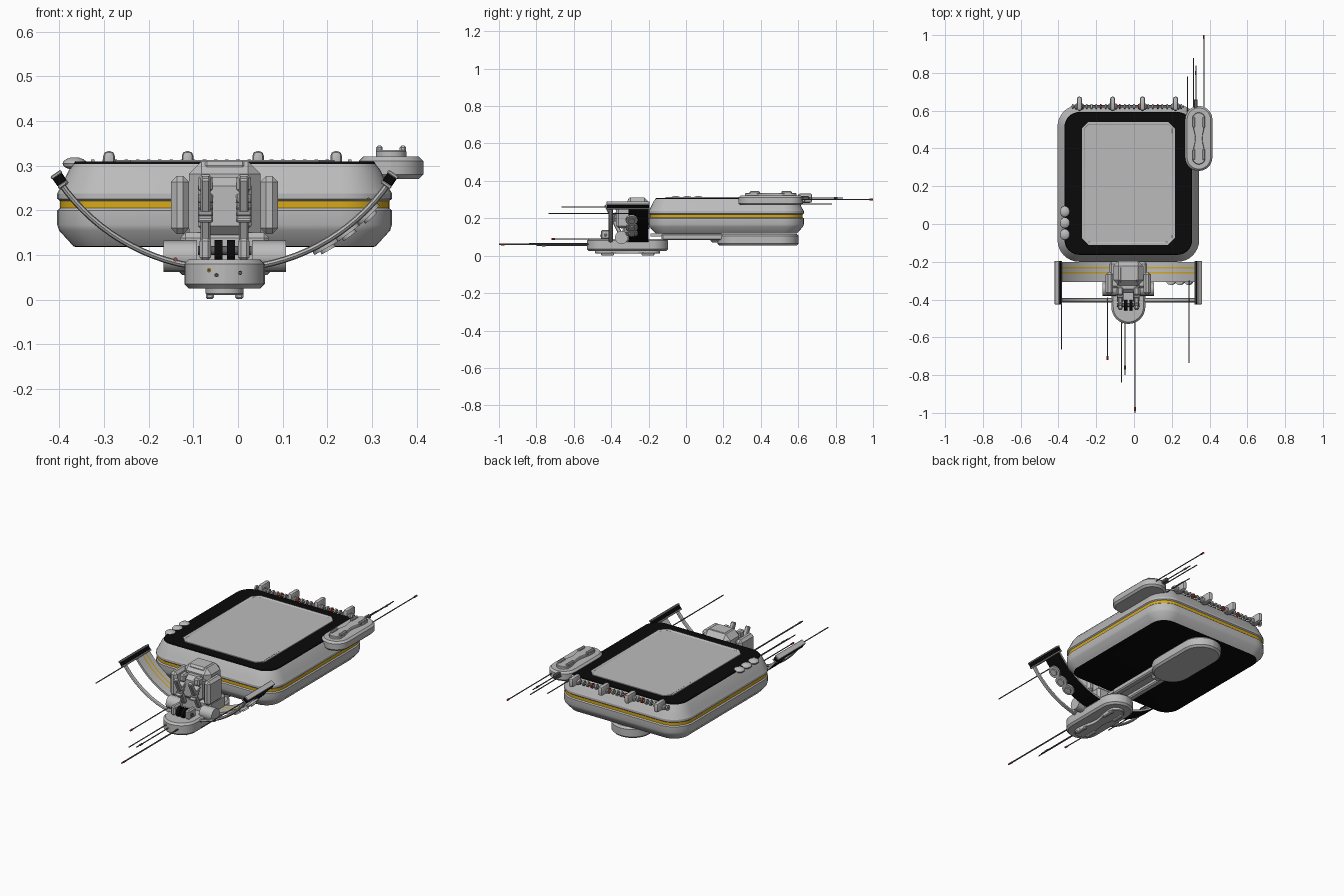
import bpy, bmesh, math
from mathutils import Vector, Matrix

if "Cube" in bpy.data.objects:
    bpy.data.objects.remove(bpy.data.objects["Cube"])


def material(name, r, g, b):
    m = bpy.data.materials.new(name)
    m.diffuse_color = (r, g, b, 1)
    m.use_nodes = True
    m.node_tree.nodes["Principled BSDF"].inputs["Base Color"].default_value = m.diffuse_color
    return m


GREY = material("light_grey", 0.5, 0.5, 0.5)
DARK = material("dark_grey", 0.12, 0.12, 0.12)
BLACK = material("black", 0.003, 0.003, 0.003)
GOLD = material("gold", 0.68, 0.4, 0.01)
RED = material("red", 0.45, 0.06, 0.03)
CX = -0.03  # centre line of the hull and front assembly


def finish(name, bm, mats, angle=28):
    bmesh.ops.recalc_face_normals(bm, faces=bm.faces[:])
    me = bpy.data.meshes.new(name)
    bm.to_mesh(me)
    bm.free()
    for m in mats:
        me.materials.append(m)
    me.polygons.foreach_set("use_smooth", [True] * len(me.polygons))
    me.set_sharp_from_angle(angle=math.radians(angle))
    ob = bpy.data.objects.new(name, me)
    bpy.context.collection.objects.link(ob)
    return ob


def box(name, loc, size, mat, bevel=0.0, rot=(0, 0, 0), seg=1):
    bm = bmesh.new()
    bmesh.ops.create_cube(bm, size=1, matrix=Matrix.Diagonal((*size, 1)))
    if bevel:
        bmesh.ops.bevel(bm, geom=bm.edges[:], offset=bevel, segments=seg, affect='EDGES', profile=0.5)
    ob = finish(name, bm, [mat])
    ob.location, ob.rotation_euler = loc, rot
    return ob


def rod(name, p, q, r, mat, sides=8):
    p, q = Vector(p), Vector(q)
    bm = bmesh.new()
    m = Matrix.Translation((p + q) / 2) @ (q - p).to_track_quat('Z', 'Y').to_matrix().to_4x4()
    bmesh.ops.create_cone(bm, cap_ends=True, segments=sides, radius1=r, radius2=r,
                          depth=(q - p).length, matrix=m)
    return finish(name, bm, [mat], 50)


def ball(name, loc, scale, mat):
    bm = bmesh.new()
    bmesh.ops.create_uvsphere(bm, u_segments=16, v_segments=8, radius=1,
                              matrix=Matrix.Translation(loc) @ Matrix.Diagonal((*scale, 1)))
    return finish(name, bm, [mat])


def rounded(hx, hy, r, corner=8, side=1, waist=0.0):
    """Rounded rectangle, optionally pinched at the middle."""
    pts = []
    for k, (sx, sy) in enumerate(((1, 1), (-1, 1), (-1, -1), (1, -1))):
        for i in range(corner + 1):
            a = math.pi / 2 * (k + i / corner)
            pts.append(Vector((sx * (hx - r) + r * math.cos(a), sy * (hy - r) + r * math.sin(a))))
    out = []
    for i, p in enumerate(pts):
        q = pts[(i + 1) % len(pts)]
        n = side if (q - p).length > hy * 0.5 else 1
        out += [p.lerp(q, j / n) for j in range(n)]
    return [(p.x * (1 - waist * math.exp(-(p.y / (hy * 0.4)) ** 2)), p.y) for p in out]


def loft(name, centre, half, radius, rings, mats=(GREY,), corner=8, side=1, waist=0.0):
    """Stack of inset outlines: each ring is (inset, z, material of the band above it)."""
    bm = bmesh.new()
    loops = []
    for inset, z, _ in rings:
        o = rounded(half[0] - inset, half[1] - inset, max(radius - inset, 0.004), corner, side, waist)
        loops.append([bm.verts.new((centre[0] + x, centre[1] + y, z)) for x, y in o])
    for (a, b), ring in zip(zip(loops, loops[1:]), rings):
        for i in range(len(a)):
            j = (i + 1) % len(a)
            bm.faces.new((a[i], a[j], b[j], b[i])).material_index = ring[2]
    bm.faces.new(loops[0]).material_index = rings[0][2]
    bm.faces.new(loops[-1]).material_index = rings[-1][2]
    return finish(name, bm, mats)


def sweep(name, path, section, mats, edge_mats=None):
    """Closed section of (y, outward) points carried along a path of (point, direction)."""
    bm = bmesh.new()
    loops = [[bm.verts.new(p + Vector((0, y, 0)) + d * o) for y, o in section] for p, d in path]
    n = len(section)
    for a, b in zip(loops, loops[1:]):
        for i in range(n):
            j = (i + 1) % n
            bm.faces.new((a[i], a[j], b[j], b[i])).material_index = edge_mats[i] if edge_mats else 0
    bm.faces.new(loops[0])
    bm.faces.new(loops[-1])
    return finish(name, bm, mats)


# Hull with gold waistline and black decks
loft("hull", (CX, 0.215), (0.375, 0.415), 0.115,
     [(0.042, 0.118, 2), (0.036, 0.12, 0), (0.004, 0.155, 0), (0, 0.168, 0), (0, 0.2, 0),
      (0.006, 0.205, 1), (0.006, 0.221, 0), (0, 0.226, 0), (0, 0.238, 0), (0.01, 0.256, 0),
      (0.026, 0.29, 0), (0.037, 0.304, 2), (0.04, 0.309, 2)], (GREY, GOLD, BLACK))
loft("deck_panel", (CX, 0.215), (0.246, 0.325), 0.035,
     [(0, 0.308, 0), (0, 0.313, 0), (0.01, 0.313, 0), (0.014, 0.3105, 0)], corner=1)


# Capsule pods with pinched raised grips
def pod(name, x, y, hx, hy, z0, z1, up=0):
    d = 0.01
    loft(name, (x, y), (hx, hy), hx,
         [(d, z0, 0), (0, z0 + d, 0), (0, z1 - d, 0), (d, z1, 0)], side=2)
    if not up:
        return
    z = z1 if up > 0 else z0
    gx, gy = hx * 0.48, hy * 0.8
    loft(name + "_grip", (x, y), (gx, gy), gx,
         [(0, z, 0), (0, z + up * 0.011, 0), (0.003, z + up * 0.014, 0)], side=10, waist=0.45)
    for s in (-1, 1):
        for e in (-1, 1):
            box(name + "_grip_rail", (x + s * gx * 0.76, y + e * gy * 0.62, z + up * 0.016),
                (gx * 0.42, gy * 0.4, 0.016), GREY, 0.004)


pod("side_pod", 0.343, 0.453, 0.072, 0.172, 0.27, 0.321, 1)
pod("front_pod", CX, -0.312, 0.09, 0.217, 0.025, 0.09, -1)
pod("rear_pod", CX, 0.385, 0.105, 0.217, 0.055, 0.115)

# Belly struts between the pods
for s in (-1, 1):
    box("belly_rail", (CX + s * 0.045, 0.08, 0.1), (0.035, 0.42, 0.032), GREY, 0.006)
box("belly_plate", (CX, 0.0, 0.112), (0.1, 0.38, 0.016), GREY)
box("belly_joint", (CX, 0.2, 0.085), (0.06, 0.14, 0.03), GREY, 0.01)

# Curved front wing: striped panel, front rail and end bars
R, ZC = 0.442, 0.517
A = math.asin(0.365 / R)


def arc(a0, a1, n=32):
    out = []
    for i in range(n + 1):
        a = a0 + (a1 - a0) * i / n
        d = Vector((math.sin(a), 0, -math.cos(a)))
        out.append((Vector((CX, 0, ZC)) + d * R, d))
    return out


ys = (-0.308, -0.263, -0.255, -0.236, -0.228, -0.2)
sweep("wing_panel", arc(-A, A), [(y, 0) for y in ys] + [(-0.2, 0.011), (-0.308, 0.011)],
      (GREY, GOLD, BLACK), (0, 1, 0, 1, 0, 0, 2, 0))
sweep("wing_rail", arc(-A, A),
      [(-0.403 + 0.012 * math.cos(k * math.pi / 4), 0.006 + 0.007 * math.sin(k * math.pi / 4))
       for k in range(8)], (GREY,))
for s in (-1, 1):
    tip, out = arc(0, s * A)[-1]
    along = Vector((s * math.cos(A), 0, math.sin(A)))
    rot = (0, -s * A, 0)
    tip = tip + out * 0.003 + Vector((0, -0.31, 0))
    box("wing_end_bar", tip + along * 0.004, (0.022, 0.226, 0.025), BLACK, 0.002, rot)
    box("wing_end_cap", tip + along * 0.017, (0.008, 0.23, 0.028), GREY, 0.002, rot)
    box("wing_end_collar", tip - along * 0.01, (0.008, 0.23, 0.026), GREY, 0.002, rot)

# Discs under the right side of the wing
for x in (0.19, 0.235, 0.28):
    a = math.asin((x - CX) / R)
    d = Vector((math.sin(a), 0, -math.cos(a)))
    p = Vector((CX, -0.29, ZC)) + d * (R + 0.008)
    rod("wing_disc", p, p + d * 0.012, 0.033, GREY, 16)
    rod("wing_disc_cap", p + d * 0.012, p + d * 0.019, 0.018, GREY, 16)

# Front housing
box("housing", (CX, -0.26, 0.215), (0.16, 0.13, 0.19), GREY, 0.028)
box("housing_crown", (CX, -0.265, 0.29), (0.1, 0.09, 0.042), GREY, 0.01)
box("housing_face", (CX, -0.325, 0.21), (0.12, 0.08, 0.13), GREY, 0.02)
box("housing_base", (CX, -0.27, 0.11), (0.2, 0.14, 0.08), GREY, 0.012)
for s in (-1, 1):
    x = CX + s * 0.1
    box("side_block", (x, -0.315, 0.212), (0.04, 0.12, 0.13), GREY, 0.013)
    rod("lower_roller", (x - 0.037, -0.345, 0.097), (x + 0.037, -0.345, 0.097), 0.035, GREY, 16)
    # Jointed arms reaching down to the pod hinge
    x = CX + s * 0.043
    top, low = Vector((x, -0.355, 0.27)), Vector((x, -0.425, 0.125))
    tilt = (math.atan2(low.y - top.y, top.z - low.z) * -1, 0, 0)
    box("arm", (top + low) / 2, (0.022, 0.022, 0.17), GREY, 0.004, tilt)
    box("arm_head", top + Vector((0, 0, -0.01)), (0.032, 0.045, 0.04), GREY, 0.007)
    for k in range(4):
        p = top.lerp(low, 0.3 + 0.1 * k)
        box("arm_rib", p, (0.034, 0.032, 0.01), GREY, 0.003, tilt)
    box("hinge_block", low + Vector((0, 0, -0.012)), (0.026, 0.06, 0.05), GREY, 0.007)
    x = CX + s * 0.014
    rod("hinge_wheel", (x - 0.009, -0.43, 0.107), (x + 0.009, -0.43, 0.107), 0.027, BLACK, 16)
rod("hinge_pin", (CX - 0.06, -0.43, 0.11), (CX + 0.06, -0.43, 0.11), 0.01, DARK)

# Deck domes on the left
for y in (-0.055, 0.006, 0.066):
    ball("deck_dome", (-0.366, y, 0.305), (0.027, 0.029, 0.014), GREY)

# Rear rail with rings and hooks
rod("rear_rail", (-0.33, 0.622, 0.3), (0.265, 0.622, 0.3), 0.006, DARK)
for i in range(24):
    x = -0.325 + i * 0.025
    rod("rail_ring", (x - 0.004, 0.622, 0.3), (x + 0.004, 0.622, 0.3), 0.014,
        RED if i % 4 == 2 else GREY)
for x in (-0.289, -0.113, 0.045, 0.22):
    box("rail_hook", (x, 0.637, 0.308), (0.026, 0.075, 0.05), GREY, 0.011, seg=2)
    box("rail_clamp", (x, 0.622, 0.298), (0.05, 0.03, 0.024), GREY, 0.006)

# Antennas: x, z, root y, tip y, radius
for x, z, y0, y1, r in ((0.37, 0.3, 0.58, 1.0, 0.003), (0.315, 0.3, 0.58, 0.88, 0.003),
                        (0.327, 0.308, 0.58, 0.84, 0.003), (0.282, 0.276, 0.55, 0.78, 0.003),
                        (0.005, 0.06, -0.48, -1.0, 0.004), (-0.065, 0.066, -0.48, -0.84, 0.003),
                        (-0.048, 0.055, -0.48, -0.8, 0.003), (-0.14, 0.09, -0.39, -0.72, 0.003),
                        (-0.385, 0.26, -0.3, -0.665, 0.003), (0.292, 0.226, -0.3, -0.735, 0.003)):
    rod("antenna", (x, y0, z), (x, y1, z), r, DARK, 6)
for x, y, z, m in ((0.37, 0.99, 0.3, RED), (-0.14, -0.71, 0.09, RED), (0.005, -0.98, 0.06, RED),
                   (-0.065, -0.52, 0.066, GOLD), (0.327, 0.8, 0.308, DARK), (-0.048, -0.76, 0.055, DARK)):
    rod("antenna_tip", (x, y - 0.01, z), (x, y + 0.01, z), 0.005, m, 6)
box("antenna_socket", (0.327, 0.635, 0.308), (0.02, 0.05, 0.02), DARK, 0.004)
